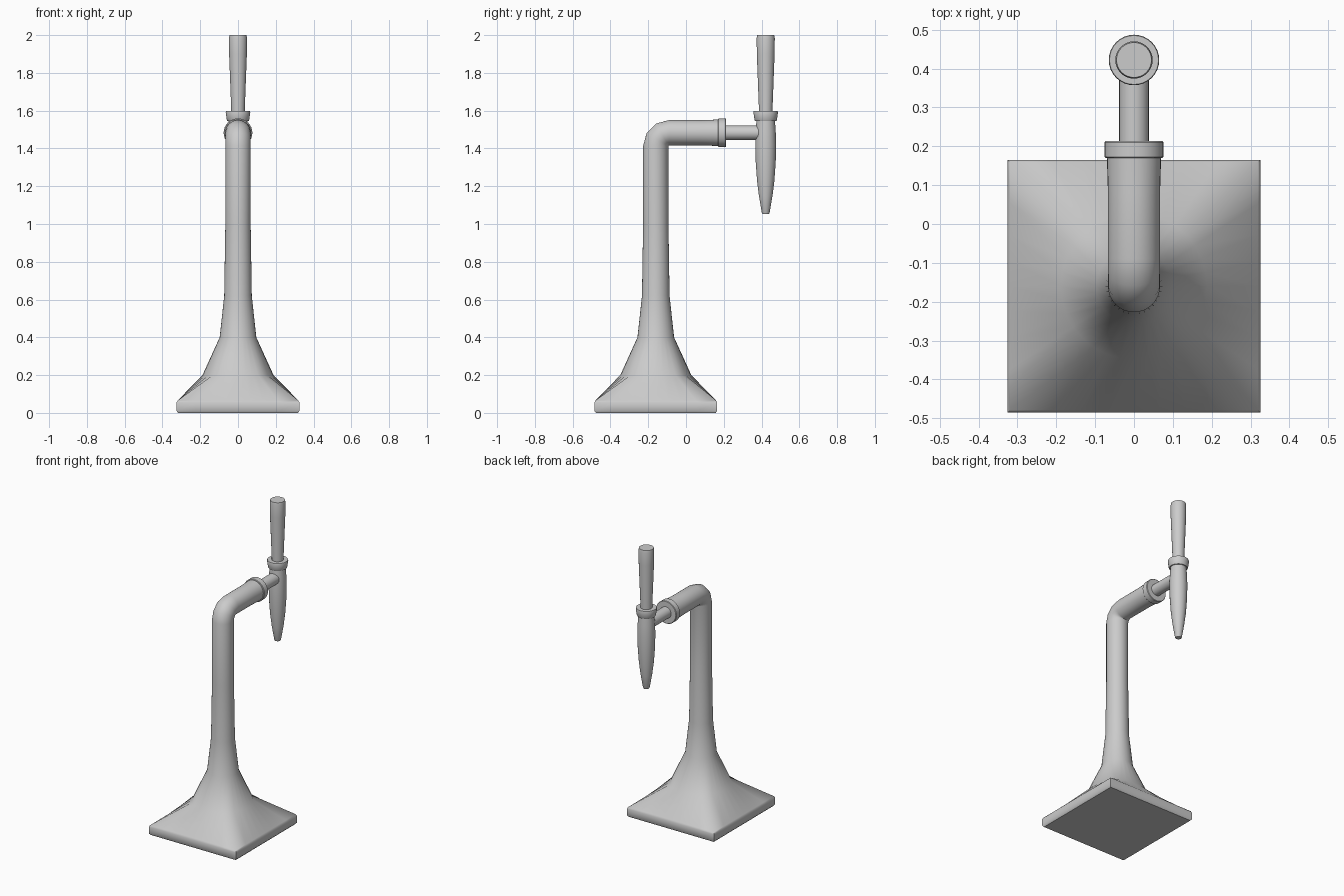
import bpy, bmesh
from math import sin, cos, pi, radians
from mathutils import Vector, Matrix

if "Cube" in bpy.data.objects:
    bpy.data.objects.remove(bpy.data.objects["Cube"])

N = 32


def loft(name, rings, angle=40):
    """Skin a list of equal-length point rings and cap both ends."""
    bm = bmesh.new()
    loops = [[bm.verts.new(p) for p in ring] for ring in rings]
    for a, b in zip(loops, loops[1:]):
        for i in range(len(a)):
            j = (i + 1) % len(a)
            bm.faces.new((a[i], a[j], b[j], b[i]))
    bm.faces.new(loops[0])
    bm.faces.new(loops[-1])
    bmesh.ops.recalc_face_normals(bm, faces=bm.faces)
    me = bpy.data.meshes.new(name)
    bm.to_mesh(me)
    bm.free()
    ob = bpy.data.objects.new(name, me)
    bpy.context.collection.objects.link(ob)
    bpy.ops.object.select_all(action='DESELECT')
    bpy.context.view_layer.objects.active = ob
    ob.select_set(True)
    bpy.ops.object.shade_smooth_by_angle(angle=radians(angle))
    return ob


def circle(y, z, r, tilt=0.0):
    """Circle facing +z, tilted towards +y by the given angle."""
    rot = Matrix.Rotation(-tilt, 3, 'X')
    return [rot @ Vector((r * cos(2 * pi * i / N), r * sin(2 * pi * i / N), 0))
            + Vector((0, y, z)) for i in range(N)]


def square(y, z, h):
    """Square with the same point count and angles as the circles."""
    pts = []
    for i in range(N):
        c, s = cos(2 * pi * i / N), sin(2 * pi * i / N)
        k = h / max(abs(c), abs(s))
        pts.append(Vector((k * c, k * s + y, z)))
    return pts


def turned_z(name, y, profile):
    return loft(name, [circle(y, z, r) for r, z in profile])


def turned_y(name, z, profile):
    return loft(name, [circle(y, z, r, pi / 2) for r, y in profile])


COL_Y, ARM_Z, TAP_Y = -0.16, 1.483, 0.422

# Square foot flaring into the round column, elbow and arm
rings = [square(COL_Y, z, h) for h, z in
         [(0.317, 0), (0.325, 0.01), (0.325, 0.055), (0.319, 0.066)]]
rings += [circle(COL_Y, z, r) for r, z in
          [(0.188, 0.2), (0.097, 0.4), (0.073, 0.62), (0.067, 1.0)]]
for k in range(4):
    t = k * pi / 6
    rings.append(circle(-0.09 - 0.07 * cos(t), ARM_Z - 0.07 + 0.07 * sin(t), 0.067, t))
rings += [circle(0.08, ARM_Z, 0.067, pi / 2), circle(0.18, ARM_Z, 0.07, pi / 2)]
loft("column_and_arm", rings)

# Collar on the arm end and the shank to the tap
turned_y("arm_collar", ARM_Z, [(0.073, 0.17), (0.076, 0.173), (0.076, 0.21), (0.073, 0.213)])
turned_y("tap_shank", ARM_Z, [(0.038, 0.19), (0.038, 0.41)])

# Spout body
turned_z("tap_body", TAP_Y, [
    (0.018, 1.054), (0.021, 1.06), (0.036, 1.15), (0.046, 1.23), (0.053, 1.33),
    (0.055, 1.42), (0.053, 1.49), (0.048, 1.56)])

# Ring under the handle
turned_z("tap_ring", TAP_Y, [(0.056, 1.545), (0.059, 1.55), (0.065, 1.592), (0.063, 1.598)])

# Handle
turned_z("tap_handle", TAP_Y, [
    (0.036, 1.58), (0.036, 1.61), (0.047, 1.9), (0.048, 1.985), (0.045, 2.0)])
